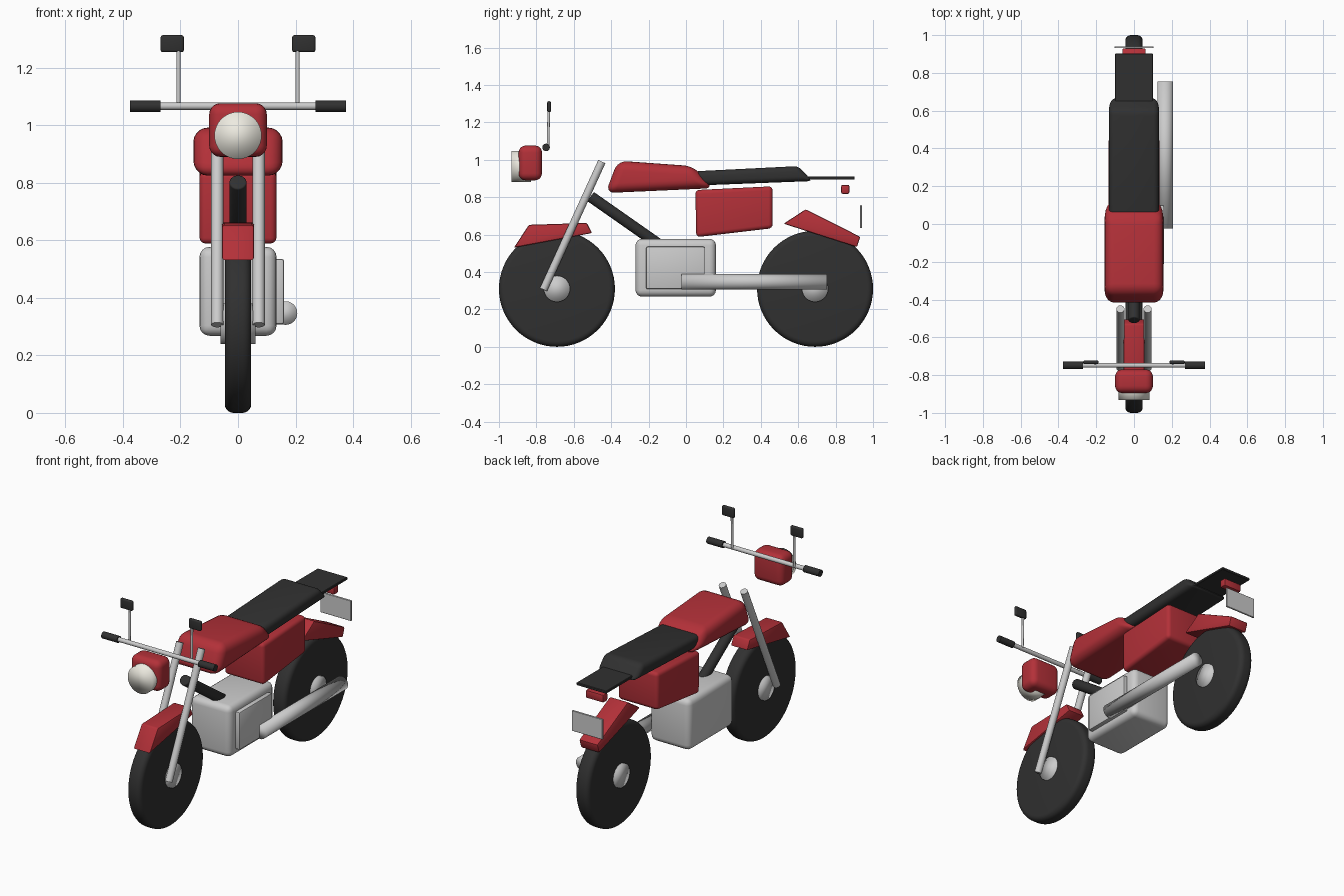
import bpy, bmesh, math
from mathutils import Vector

if "Cube" in bpy.data.objects:
    bpy.data.objects.remove(bpy.data.objects["Cube"])


def paint(name, rgb):
    m = bpy.data.materials.new(name)
    m.diffuse_color = (*rgb, 1)
    m.use_nodes = True
    m.node_tree.nodes["Principled BSDF"].inputs["Base Color"].default_value = m.diffuse_color
    return m


RED = paint("red_paint", (0.45, 0.03, 0.04))
BLACK = paint("black_rubber", (0.03, 0.03, 0.03))
CREAM = paint("lens_glass", (0.85, 0.83, 0.75))


def finish(name, bm, mat, angle=35):
    bmesh.ops.recalc_face_normals(bm, faces=bm.faces)
    me = bpy.data.meshes.new(name)
    bm.to_mesh(me)
    bm.free()
    me.shade_smooth()
    if angle:
        me.set_sharp_from_angle(angle=math.radians(angle))
    if mat:
        me.materials.append(mat)
    ob = bpy.data.objects.new(name, me)
    bpy.context.collection.objects.link(ob)
    return ob


def slab(name, outline, x0, x1, bevel, mat=None, segments=4):
    """Side outline of (y, z) points, extruded from x0 to x1 with rounded edges."""
    bm = bmesh.new()
    face = bm.faces.new([bm.verts.new((x0, y, z)) for y, z in outline])
    ext = bmesh.ops.extrude_face_region(bm, geom=[face])
    new = [v for v in ext["geom"] if isinstance(v, bmesh.types.BMVert)]
    bmesh.ops.translate(bm, verts=new, vec=(x1 - x0, 0, 0))
    bmesh.ops.recalc_face_normals(bm, faces=bm.faces)
    if bevel:
        bmesh.ops.bevel(bm, geom=bm.edges[:], offset=bevel, segments=segments,
                        profile=0.5, affect='EDGES', clamp_overlap=True)
    return finish(name, bm, mat)


def rect(y0, y1, z0, z1):
    return [(y0, z0), (y1, z0), (y1, z1), (y0, z1)]


def rod(name, a, b, r, mat=None, angle=35, bevel=0):
    """Cylinder between two points."""
    a, b = Vector(a), Vector(b)
    bm = bmesh.new()
    bmesh.ops.create_cone(bm, cap_ends=True, segments=40, radius1=r, radius2=r,
                          depth=(b - a).length)
    if bevel:
        rims = [e for e in bm.edges if any(len(f.verts) > 4 for f in e.link_faces)]
        bmesh.ops.bevel(bm, geom=rims, offset=bevel, segments=4, profile=0.5,
                        affect='EDGES')
    ob = finish(name, bm, mat, angle)
    ob.location = (a + b) / 2
    ob.rotation_euler = (b - a).to_track_quat('Z', 'Y').to_euler()
    return ob


def disc(name, y, z, r, half, rim, mat):
    """Solid tyre with a rounded tread, lathed about the x axis."""
    bm = bmesh.new()
    bmesh.ops.create_cone(bm, cap_ends=True, segments=64, radius1=r, radius2=r, depth=2 * half)
    rims = [e for e in bm.edges if any(len(f.verts) > 4 for f in e.link_faces)]
    bmesh.ops.bevel(bm, geom=rims, offset=rim, segments=5, profile=0.5, affect='EDGES')
    ob = finish(name, bm, mat)
    ob.location = (0, y, z)
    ob.rotation_euler = (0, math.pi / 2, 0)


# Wheels and hubs
for label, y in (("front", -0.69), ("rear", 0.69)):
    disc(label + "_tyre", y, 0.31, 0.31, 0.046, 0.03, BLACK)
    rod(label + "_hub", (-0.06, y, 0.31), (0.06, y, 0.31), 0.07, angle=0)

# Mudguards
slab("front_mudguard", [(-0.92, 0.53), (-0.84, 0.652), (-0.53, 0.662), (-0.503, 0.608)],
     -0.056, 0.056, 0.008, RED, 2)
slab("rear_mudguard", [(0.522, 0.658), (0.64, 0.735), (0.932, 0.588), (0.914, 0.533)],
     -0.062, 0.062, 0.008, RED, 2)

# Engine, side cover, exhaust and down tube
slab("engine", rect(-0.27, 0.16, 0.268, 0.577), -0.134, 0.134, 0.035)
slab("engine_cover", rect(-0.213, 0.1, 0.308, 0.535), 0.12, 0.16, 0.008, None, 2)
rod("exhaust", (0.165, -0.025, 0.347), (0.165, 0.754, 0.347), 0.041, angle=0)
rod("down_tube", (0, -0.51, 0.803), (0, -0.12, 0.53), 0.03, BLACK, bevel=0.006)

# Body: tank, side panel, seat and tail
slab("tank", [(-0.43, 0.822), (-0.365, 0.995), (0.04, 0.966), (0.145, 0.848)],
     -0.155, 0.155, 0.05, RED, 5)
slab("side_panel", [(0.05, 0.838), (0.463, 0.858), (0.463, 0.634), (0.055, 0.586)],
     -0.134, 0.134, 0.022, RED)
slab("seat", [(0.05, 0.862), (0.04, 0.938), (0.60, 0.966), (0.675, 0.886)],
     -0.132, 0.132, 0.028, BLACK)
slab("tail_plate", rect(0.62, 0.902, 0.895, 0.911), -0.1, 0.1, 0.003, BLACK, 1)
slab("tail_light", rect(0.83, 0.873, 0.818, 0.866), -0.06, 0.06, 0.008, RED, 2)
slab("number_plate", rect(0.931, 0.941, 0.634, 0.757), -0.102, 0.102, 0.002, None, 1)

# Headlight
slab("headlight_shell", rect(-0.895, -0.77, 0.89, 1.076), -0.1, 0.1, 0.038, RED, 5)
rod("headlight_lens", (0, -0.933, 0.964), (0, -0.828, 0.964), 0.082, CREAM, angle=0)

# Handlebar, with forks, grips and mirrors on both sides
rod("handlebar", (-0.36, -0.748, 1.066), (0.36, -0.748, 1.066), 0.013)
for side, s in (("right", 1), ("left", -1)):
    rod(side + "_fork", (s * 0.072, -0.762, 0.306), (s * 0.072, -0.45, 0.99), 0.021)
    rod(side + "_grip", (s * 0.27, -0.748, 1.066), (s * 0.375, -0.748, 1.066), 0.02, BLACK)
    rod(side + "_mirror_stalk", (s * 0.207, -0.738, 1.066), (s * 0.207, -0.733, 1.28), 0.007)
    x0, x1 = sorted((s * 0.188, s * 0.269))
    slab(side + "_mirror", rect(-0.742, -0.722, 1.254, 1.313), x0, x1, 0.008, BLACK, 3)
